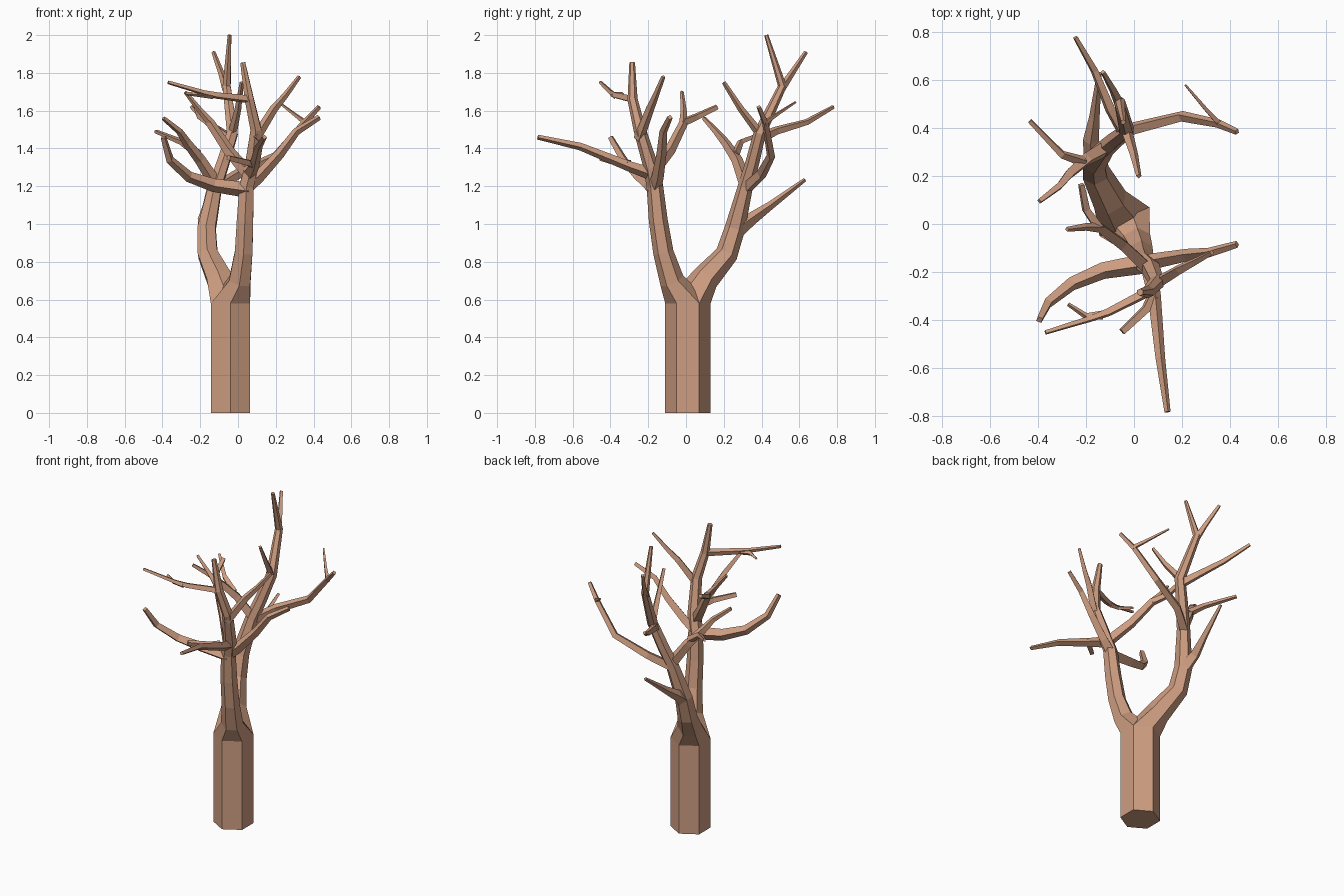
import bpy, bmesh, math
from mathutils import Vector

bark = bpy.data.materials.new("bark")
bark.diffuse_color = (0.62, 0.34, 0.22, 1)
Z = Vector((0, 0, 1))


def limb(name, pts, radii, sides=4, level_start=False):
    """Flat-faced tapered tube along pts; radii is per point or (start, end)."""
    pts = [Vector(p) for p in pts]
    n = len(pts)
    if len(radii) != n:
        a, b = radii
        radii = [a + (b - a) * i / (n - 1) for i in range(n)]
    bm = bmesh.new()
    rings, prev, q = [], Z, Z.rotation_difference(Z)
    for i, (p, r) in enumerate(zip(pts, radii)):
        d_in = (p - pts[max(i - 1, 0)]).normalized()
        d_out = (pts[min(i + 1, n - 1)] - p).normalized()
        t = (d_in + d_out).normalized()
        if level_start and i == 0:
            t = Z
        q = prev.rotation_difference(t) @ q
        prev = t
        ring = []
        for k in range(sides):
            a = math.pi / 2 + 2 * math.pi * k / sides
            ring.append(bm.verts.new(p + q @ Vector((r * math.cos(a), r * math.sin(a), 0))))
        rings.append(ring)
    for lo, hi in zip(rings, rings[1:]):
        for k in range(sides):
            j = (k + 1) % sides
            bm.faces.new((lo[k], lo[j], hi[j], hi[k]))
    bm.faces.new(rings[0][::-1])
    bm.faces.new(rings[-1])
    bmesh.ops.recalc_face_normals(bm, faces=bm.faces)
    me = bpy.data.meshes.new(name)
    bm.to_mesh(me)
    bm.free()
    me.materials.append(bark)
    ob = bpy.data.objects.new(name, me)
    bpy.context.collection.objects.link(ob)


# trunk and the two main stems that fork from its top ring
limb("trunk", [(-.04, .01, 0), (-.04, .01, .58)], (.12, .12), 6)
limb("front_stem",
     [(-.04, .01, .58), (.01, -.075, .70), (.03, -.12, .85), (.037, -.147, 1.02), (.045, -.165, 1.2),
      (.07, -.185, 1.3), (.095, -.245, 1.5), (.06, -.283, 1.66), (.025, -.285, 1.855)],
     [.12, .066, .054, .05, .044, .04, .033, .027, .015], 6, True)
limb("back_stem",
     [(-.04, .01, .58), (-.10, .10, .71), (-.16, .215, .84), (-.165, .26, .98), (-.12, .315, 1.2),
      (-.08, .35, 1.32), (-.03, .39, 1.48), (-.06, .51, 1.73), (-.045, .425, 2.0)],
     [.12, .075, .06, .054, .04, .037, .033, .024, .011], 6, True)

# branches and twigs of the front stem
limb("front_long_branch", [(.06, -.17, 1.26), (.085, -.3, 1.305), (.11, -.56, 1.41), (.14, -.785, 1.46)], (.035, .013))
limb("front_long_twig", [(.08, -.30, 1.315), (.05, -.355, 1.325), (-.05, -.45, 1.35)], (.026, .017))
limb("front_left_branch",
     [(.05, -.165, 1.18), (-.13, -.195, 1.205), (-.26, -.25, 1.25), (-.36, -.33, 1.34), (-.395, -.4, 1.46)],
     (.042, .016))
limb("front_right_branch",
     [(.05, -.165, 1.2), (.11, -.15, 1.25), (.22, -.13, 1.37), (.31, -.12, 1.49), (.43, -.085, 1.565)], (.038, .015))
limb("front_upper_right_branch",
     [(.09, -.25, 1.45), (.19, -.19, 1.61), (.25, -.16, 1.68), (.325, -.12, 1.78)], (.028, .011))
limb("front_upper_left_branch",
     [(.06, -.283, 1.66), (-.11, -.37, 1.68), (-.18, -.395, 1.695), (-.37, -.453, 1.75)], (.023, .01))
limb("front_upper_left_twig", [(-.13, -.38, 1.68), (-.2, -.385, 1.685), (-.275, -.335, 1.69)], (.019, .008))
limb("front_inner_branch",
     [(.05, -.18, 1.27), (-.05, -.085, 1.39), (-.15, -.01, 1.54), (-.2, .06, 1.57), (-.22, .165, 1.62)],
     (.034, .015))
limb("front_inner_twig", [(-.14, -.015, 1.53), (-.2, -.012, 1.6), (-.28, -.022, 1.7)], (.022, .01))

# branches and twigs of the back stem
limb("back_low_branch", [(-.165, .27, .97), (-.18, .35, 1.03), (-.165, .45, 1.1), (-.145, .63, 1.235)], (.045, .01))
limb("back_right_branch",
     [(-.12, .32, 1.19), (.0, .4, 1.265), (.2, .45, 1.36), (.35, .42, 1.535), (.43, .385, 1.62)], (.033, .013))
limb("back_right_twig", [(.36, .415, 1.535), (.3, .48, 1.58), (.215, .58, 1.645)], (.015, .006))
limb("back_left_branch",
     [(-.11, .32, 1.2), (-.2, .27, 1.34), (-.27, .21, 1.43), (-.31, .16, 1.49), (-.395, .095, 1.56)], (.036, .012))
limb("back_left_twig", [(-.21, .26, 1.37), (-.3, .29, 1.435), (-.435, .43, 1.49)], (.024, .011))
limb("back_outer_branch",
     [(-.04, .38, 1.45), (-.1, .48, 1.495), (-.165, .64, 1.54), (-.245, .78, 1.62)], (.03, .011))
limb("back_inner_branch", [(-.03, .39, 1.48), (.0, .29, 1.61), (.02, .2, 1.75)], (.024, .011))
limb("back_top_twig", [(-.06, .5, 1.71), (-.085, .555, 1.79), (-.13, .635, 1.91)], (.023, .011))
